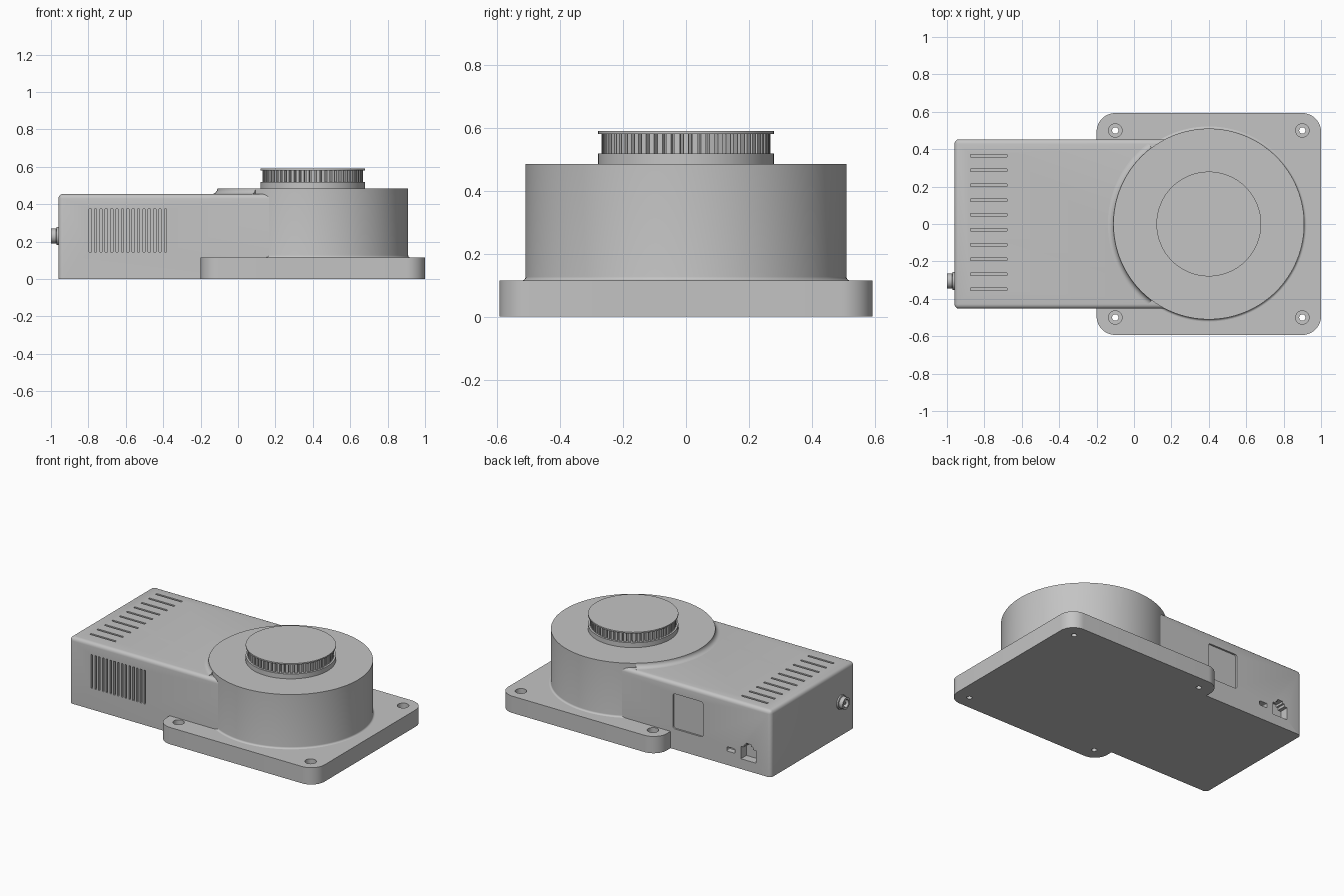
import bpy, bmesh, math
from mathutils import Matrix, Vector

cube = bpy.data.objects.get("Cube")
if cube:
    bpy.data.objects.remove(cube, do_unlink=True)

grey = bpy.data.materials.new("light grey")
grey.use_nodes = True
grey.diffuse_color = (0.55, 0.55, 0.55, 1)
grey.node_tree.nodes["Principled BSDF"].inputs["Base Color"].default_value = grey.diffuse_color

CX, R = 0.4, 0.51          # drum centre and radius
TOP, HALF = 0.455, 0.453   # housing height and half depth
PLATE, DRUM = 0.115, 0.485


def finish(name, bm):
    """Turn a bmesh into a named, shaded object."""
    bmesh.ops.recalc_face_normals(bm, faces=bm.faces)
    mesh = bpy.data.meshes.new(name)
    bm.to_mesh(mesh)
    bm.free()
    mesh.materials.append(grey)
    obj = bpy.data.objects.new(name, mesh)
    bpy.context.collection.objects.link(obj)
    smooth(obj)
    return obj


def smooth(obj):
    bpy.ops.object.select_all(action='DESELECT')
    obj.select_set(True)
    bpy.context.view_layer.objects.active = obj
    bpy.ops.object.shade_smooth_by_angle(angle=math.radians(35))


def prism(bm, pts, lo, hi, axis='z'):
    """Extrude a 2D outline between lo and hi along z or y."""
    place = (lambda u, v, w: (u, v, w)) if axis == 'z' else (lambda u, v, w: (u, w, v))
    low, high = ([bm.verts.new(place(u, v, w)) for u, v in pts] for w in (lo, hi))
    bm.faces.new(low)
    bm.faces.new(high)
    for i in range(len(pts)):
        j = (i + 1) % len(pts)
        bm.faces.new((low[i], low[j], high[j], high[i]))


def rounded(x0, x1, y0, y1, r, steps=8):
    """Rounded rectangle outline."""
    pts = []
    corners = ((x1 - r, y1 - r), (x0 + r, y1 - r), (x0 + r, y0 + r), (x1 - r, y0 + r))
    for k, (cx, cy) in enumerate(corners):
        for s in range(steps + 1):
            a = math.pi / 2 * (k + s / steps)
            pts.append((cx + r * math.cos(a), cy + r * math.sin(a)))
    return pts


def rect(x0, x1, y0, y1):
    return [(x0, y0), (x1, y0), (x1, y1), (x0, y1)]


def lathe(bm, profile, centre, steps=48, matrix=Matrix()):
    """Revolve an (r, z) profile that starts and ends on the axis."""
    part = bmesh.new()
    verts = [part.verts.new((r, 0, z)) for r, z in profile]
    edges = [part.edges.new(p) for p in zip(verts, verts[1:])]
    bmesh.ops.spin(part, geom=verts + edges, axis=(0, 0, 1), cent=(0, 0, 0),
                   angle=math.tau, steps=steps)
    bmesh.ops.remove_doubles(part, verts=part.verts, dist=1e-5)
    bmesh.ops.recalc_face_normals(part, faces=part.faces)
    part.transform(Matrix.Translation(centre) @ matrix)
    temp = bpy.data.meshes.new("temp")
    part.to_mesh(temp)
    part.free()
    bm.from_mesh(temp)
    bpy.data.meshes.remove(temp)


def cut(obj, bm):
    """Subtract a bmesh from an object and apply the result."""
    cutter = finish("cutter", bm)
    cutter.hide_render = True
    mod = obj.modifiers.new("cut", 'BOOLEAN')
    mod.operation, mod.solver, mod.object = 'DIFFERENCE', 'EXACT', cutter
    bpy.ops.object.select_all(action='DESELECT')
    obj.select_set(True)
    bpy.context.view_layer.objects.active = obj
    bpy.ops.object.modifier_apply(modifier=mod.name)
    bpy.data.objects.remove(cutter, do_unlink=True)
    smooth(obj)


# Mounting plate with counterbored screw holes
bm = bmesh.new()
prism(bm, rounded(-0.2, 1, -0.593, 0.593, 0.1, 12), 0, PLATE)
plate = finish("mounting_plate", bm)
bm = bmesh.new()
for x in (-0.1, 0.9):
    for y in (-0.5, 0.5):
        lathe(bm, [(0, -0.05), (0.017, -0.05), (0.017, 0.06), (0.036, 0.06),
                   (0.036, 0.2), (0, 0.2)], (x, y, 0), 24)
cut(plate, bm)

# Housing box, rounded along the top and the outer upright edges
bm = bmesh.new()
prism(bm, rect(-0.96, CX, -HALF, HALF), 0, TOP)
soft = []
for e in bm.edges:
    mid = (e.verts[0].co + e.verts[1].co) / 2
    upright = abs(e.verts[0].co.z - e.verts[1].co.z) > 0.1
    if mid.x < CX - 0.01 and (mid.z > TOP - 0.01 or upright):
        soft.append(e)
bmesh.ops.bevel(bm, geom=soft, offset=0.025, segments=5, profile=0.5, affect='EDGES')
housing = finish("housing", bm)

bm = bmesh.new()
# Vent slots in the front wall and the top
for i in range(15):
    x = -0.79 + i * 0.0287
    prism(bm, rect(x - 0.006, x + 0.006, 0.145, 0.375), -0.5, -HALF + 0.03, 'y')
for i in range(10):
    y = -0.348 + i * 0.0793
    prism(bm, rect(-0.875, -0.68, y - 0.007, y + 0.007), TOP - 0.03, 0.5)
# Display recess and two sockets in the back wall
prism(bm, rounded(-0.445, -0.218, 0.14, 0.38, 0.015, 4), HALF - 0.012, 0.5, 'y')
prism(bm, rounded(-0.687, -0.627, 0.095, 0.125, 0.006, 3), HALF - 0.04, 0.5, 'y')
socket = [(-0.057, 0.07), (0.057, 0.07), (0.057, 0.155), (0.034, 0.155), (0.034, 0.172),
          (0.02, 0.172), (0.02, 0.187)]
socket += [(-x, z) for x, z in reversed(socket[2:])]
prism(bm, [(x - 0.79, z) for x, z in socket], HALF - 0.06, 0.5, 'y')
cut(housing, bm)

# Round drum with a small fillet at its foot
foot = [(R + 0.012 * (1 - math.sin(a)), PLATE + 0.012 * (1 - math.cos(a)))
        for a in (math.pi / 2 * i / 5 for i in range(6))]
bm = bmesh.new()
lathe(bm, [(0, 0.05), (R + 0.012, 0.05)] + foot + [(R, DRUM), (0, DRUM)], (CX, 0, 0), 128)
finish("drum", bm)

# Fillet where the drum rises from the housing top
rise = DRUM - TOP
bm = bmesh.new()
points = [(R - 0.01, TOP - 0.01), (R + rise, TOP - 0.01)]
points += [(R + rise * (1 - math.sin(a)), DRUM - rise * math.cos(a))
           for a in (math.pi / 2 * i / 6 for i in range(7))]
points.append((R - 0.01, DRUM))
start = math.radians(180 - 53)
ring = [bm.verts.new((r * math.cos(start), r * math.sin(start), z)) for r, z in points]
face = bm.faces.new(ring)
bmesh.ops.spin(bm, geom=[face], axis=(0, 0, 1), cent=(0, 0, 0),
               angle=math.radians(106), steps=48)
bm.transform(Matrix.Translation((CX, 0, 0)))
finish("drum_fillet", bm)

# Toothed pulley between two flanges
for name, low, high in (("pulley_lower_flange", DRUM - 0.01, 0.518),
                        ("pulley_upper_flange", 0.581, 0.59)):
    bm = bmesh.new()
    lathe(bm, [(0, low), (0.28, low), (0.28, high), (0, high)], (CX, 0, 0), 96)
    finish(name, bm)
TEETH = 60
outline = []
for i in range(TEETH):
    for shift, r in ((-0.3, 0.268), (0.3, 0.268), (0.38, 0.245), (0.62, 0.245)):
        a = math.tau * (i + shift) / TEETH
        outline.append((CX + r * math.cos(a), r * math.sin(a)))
bm = bmesh.new()
prism(bm, outline, 0.515, 0.583)
finish("pulley_teeth", bm)

# Power jack on the end wall: collar, barrel, bore and centre pin
bm = bmesh.new()
turn = Matrix.Rotation(-math.pi / 2, 4, 'Y')
lathe(bm, [(0, -0.01), (0.048, -0.01), (0.048, 0.01), (0.04, 0.012), (0.04, 0.04),
           (0.026, 0.04), (0.026, 0.005), (0.009, 0.005), (0.009, 0.032), (0, 0.032)],
      Vector((-0.96, -0.305, 0.23)), 32, turn)
finish("power_jack", bm)
